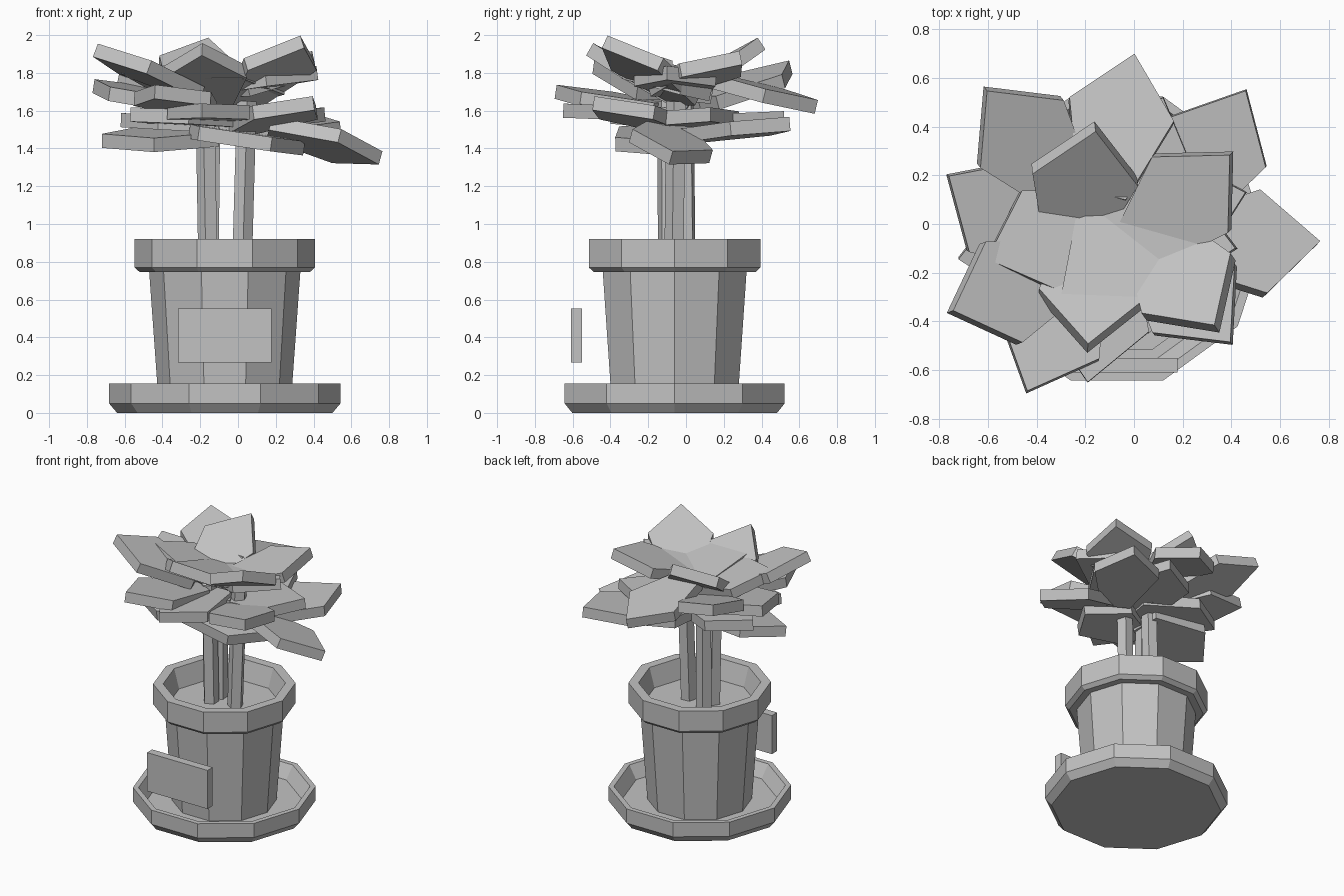
import bpy, bmesh
from math import cos, sin, pi, radians
from mathutils import Matrix, Vector

default_cube = bpy.data.objects.get("Cube")
if default_cube:
    bpy.data.objects.remove(default_cube, do_unlink=True)

POT_X, POT_Y = -0.07, -0.06
SIDES = 10

grey = bpy.data.materials.new("plain_grey")
grey.use_nodes = True
colour = (0.54, 0.54, 0.54, 1)
grey.diffuse_color = colour
grey.node_tree.nodes["Principled BSDF"].inputs["Base Color"].default_value = colour


def finish(name, bm):
    """Turn a bmesh into a named flat shaded object."""
    bmesh.ops.recalc_face_normals(bm, faces=bm.faces)
    mesh = bpy.data.meshes.new(name)
    bm.to_mesh(mesh)
    bm.free()
    mesh.materials.append(grey)
    obj = bpy.data.objects.new(name, mesh)
    bpy.context.collection.objects.link(obj)
    return obj


def lathe(name, profile):
    """Faceted turned body; the first and last rings are capped."""
    bm = bmesh.new()
    rings = []
    for radius, z in profile:
        ring = []
        for i in range(SIDES):
            a = 2 * pi * i / SIDES
            ring.append(bm.verts.new((POT_X + radius * cos(a), POT_Y + radius * sin(a), z)))
        rings.append(ring)
    for low, high in zip(rings, rings[1:]):
        for i in range(SIDES):
            j = (i + 1) % SIDES
            bm.faces.new((low[i], low[j], high[j], high[i]))
    bm.faces.new(rings[0])
    bm.faces.new(rings[-1])
    return finish(name, bm)


def stem(name, bottom, top, turn):
    """Five sided prism between two points."""
    bottom, top = Vector(bottom), Vector(top)
    axis = top - bottom
    bm = bmesh.new()
    place = (Matrix.Translation((bottom + top) / 2)
             @ axis.to_track_quat("Z", "Y").to_matrix().to_4x4()
             @ Matrix.Rotation(radians(turn), 4, "Z"))
    bmesh.ops.create_cone(bm, cap_ends=True, segments=5, radius1=0.055,
                          radius2=0.055, depth=axis.length, matrix=place)
    return finish(name, bm)


def leaf(name, x, y, z, heading, pitch, roll=0):
    """Thick pointed slab, placed by its tip."""
    place = (Matrix.Translation((x, y, z))
             @ Matrix.Rotation(radians(heading), 4, "Z")
             @ Matrix.Rotation(radians(-pitch), 4, "Y")
             @ Matrix.Rotation(radians(roll), 4, "X"))
    half = [(-0.24, 0.22), (-0.61, 0.1)]
    outline = [(0, 0)] + half + [(px, -py) for px, py in reversed(half)]
    bm = bmesh.new()
    bm.faces.new([bm.verts.new(place @ Vector((px, py, 0))) for px, py in outline])
    obj = finish(name, bm)
    thick = obj.modifiers.new("thickness", "SOLIDIFY")
    thick.thickness = 0.075
    thick.offset = 0
    return obj


# Saucer, and the pot with its rim and soil
lathe("saucer", [(0.57, 0), (0.6125, 0.05), (0.6125, 0.155), (0.575, 0.155), (0.52, 0.06)])
lathe("pot", [(0.35, 0.05), (0.4, 0.745), (0.45, 0.745), (0.4775, 0.77),
              (0.4775, 0.92), (0.41, 0.92), (0.37, 0.78)])

# Label plate standing in front of the pot
bm = bmesh.new()
bmesh.ops.create_cube(bm, size=1, matrix=Matrix.Translation((-0.07, -0.58, 0.41))
                      @ Matrix.Diagonal((0.495, 0.06, 0.285, 1)))
finish("label_plate", bm)

# Stems
stem("front_stem", (-0.155, -0.095, 0.77), (-0.17, -0.1, 1.65), 20)
stem("back_stem", (-0.15, 0, 0.77), (-0.14, -0.01, 1.65), 50)
stem("left_stem", (0.02, -0.06, 0.77), (0.045, -0.05, 1.65), 0)

# Leaves: tip position, heading, pitch, optional roll
leaves = [
    # drooping and low leaves
    (0.755, -0.08, 1.35, 0, -15, -15),
    (0.35, -0.1, 1.4, 15, -8, 3),
    (-0.72, -0.14, 1.44, 190, -2, -8),
    (0.46, 0.55, 1.53, 62, 6),
    (0.12, 0.52, 1.56, 70, 3),
    # middle leaves
    (0, 0.69, 1.62, 77, -14),
    (-0.44, -0.69, 1.7, 247, 9),
    (-0.19, -0.65, 1.6, 262, 2),
    (-0.62, 0.1, 1.55, 170, 3),
    (-0.57, -0.3, 1.58, 205, 3),
    (-0.765, 0.2, 1.73, 148, 10),
    (0.4, -0.49, 1.64, 310, 12),
    (0.46, 0.13, 1.58, 15, 5),
    # raised top leaves
    (-0.61, 0.555, 1.83, 129, 18),
    (-0.755, -0.36, 1.92, 200, 22),
    (-0.61, -0.15, 1.83, 199, 14, 6),
    (0.4, 0.29, 1.88, 45, 16),
    (0.42, -0.1, 1.8, -10, 8),
    (-0.3, -0.3, 1.81, 216, 10, 10),
    (0.34, -0.43, 1.965, 304, 30),
    (-0.16, 0.4, 1.955, 78, 32, 10),
    (-0.19, -0.51, 1.925, 265, 30),
]
for number, values in enumerate(leaves, 1):
    leaf(f"leaf_{number}", *values)
